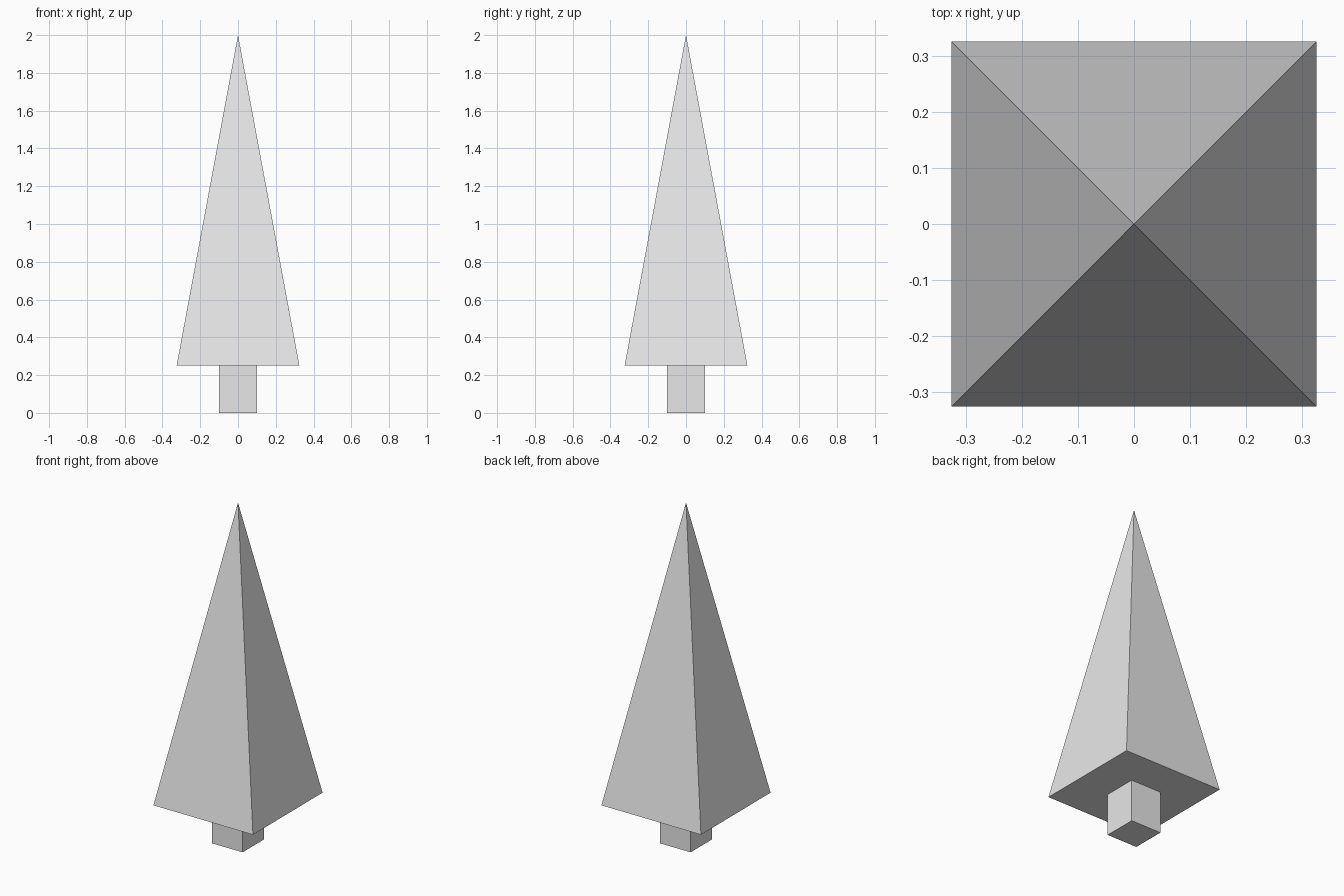
import bpy
from math import pi, sqrt

cube = bpy.data.objects.get("Cube")
if cube:
    bpy.data.objects.remove(cube, do_unlink=True)

TRUNK_WIDTH, TRUNK_HEIGHT = 0.2, 0.25
CROWN_WIDTH, TOP = 0.65, 2.0

grey = bpy.data.materials.new("light_grey")
grey.use_nodes = True
grey.diffuse_color = (0.8, 0.8, 0.8, 1)
grey.node_tree.nodes["Principled BSDF"].inputs["Base Color"].default_value = grey.diffuse_color


def finish(name):
    """Name the new part, apply its transform and colour it."""
    part = bpy.context.object
    part.name = part.data.name = name
    bpy.ops.object.transform_apply(location=False, rotation=True, scale=True)
    part.data.materials.append(grey)


# Square trunk
bpy.ops.mesh.primitive_cube_add(size=1, location=(0, 0, TRUNK_HEIGHT / 2))
bpy.context.object.scale = (TRUNK_WIDTH, TRUNK_WIDTH, TRUNK_HEIGHT)
finish("trunk")

# Four-sided crown, turned so its faces line up with the trunk
bpy.ops.mesh.primitive_cone_add(
    vertices=4, radius1=CROWN_WIDTH / sqrt(2), radius2=0, depth=TOP - TRUNK_HEIGHT,
    location=(0, 0, (TOP + TRUNK_HEIGHT) / 2), rotation=(0, 0, pi / 4))
finish("crown")
